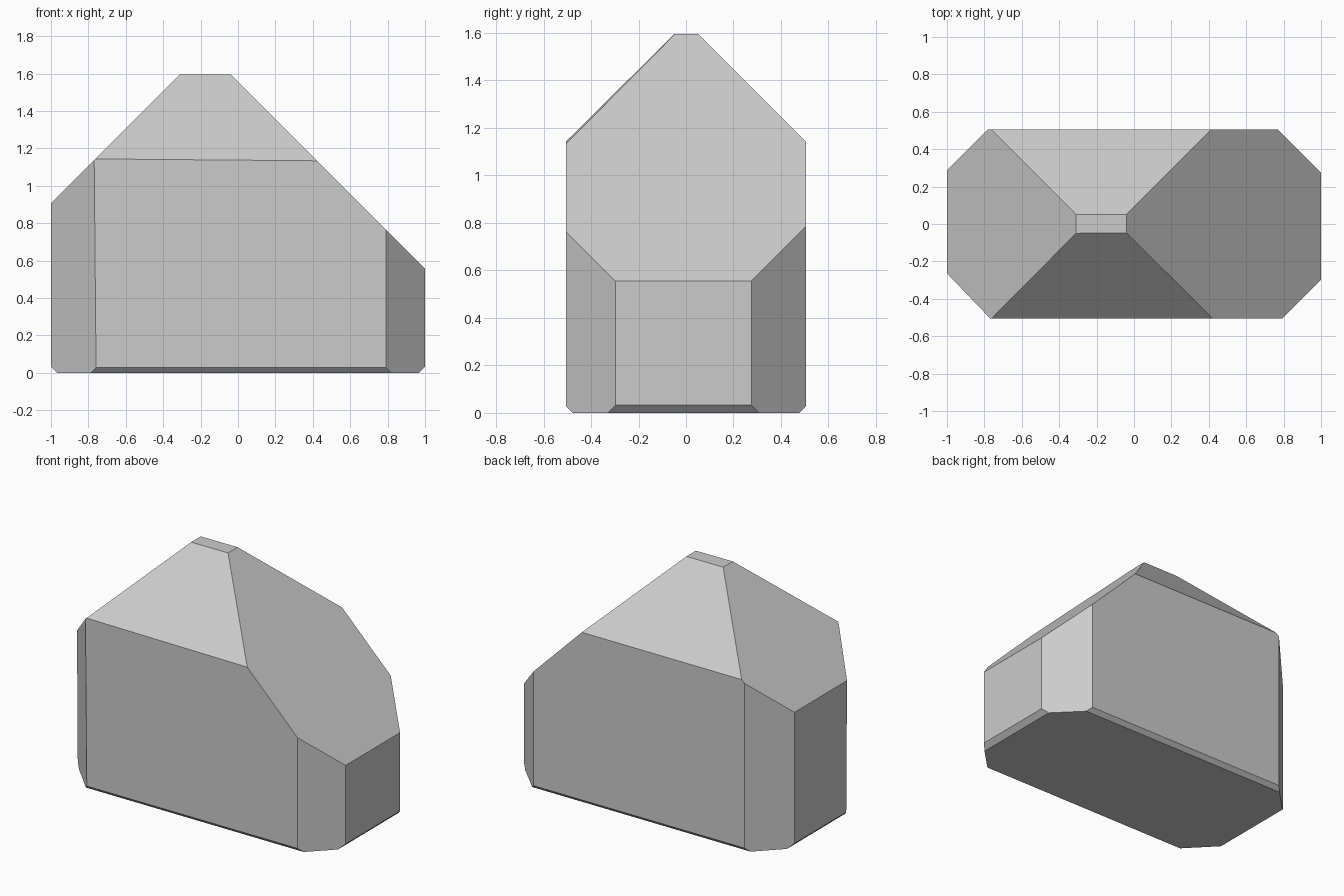
import bpy
import bmesh
from mathutils import Vector, Matrix

if "Cube" in bpy.data.objects:
    bpy.data.objects.remove(bpy.data.objects["Cube"])

W, D, H = 2.0, 1.01, 1.595


def trim(bm, normal, offset):
    """Slice away everything where normal . p > offset and cap the cut."""
    n = Vector(normal)
    point = n * (offset / n.length_squared)
    cut = bmesh.ops.bisect_plane(
        bm, geom=bm.verts[:] + bm.edges[:] + bm.faces[:], dist=1e-5,
        plane_co=point, plane_no=n.normalized(), clear_outer=True)
    edges = [e for e in cut["geom_cut"] if isinstance(e, bmesh.types.BMEdge)]
    bmesh.ops.edgeloop_fill(bm, edges=edges)


# Block that the faceted body is cut from
bm = bmesh.new()
bmesh.ops.create_cube(bm, size=1, matrix=Matrix.Translation((0, 0, H / 2))
                      @ Matrix.Diagonal((W, D, H, 1)))

# Four sloping top facets: left, right, front, back
trim(bm, (-1, 0, 1), 1.905)
trim(bm, (1, 0, 1), 1.555)
trim(bm, (0.0085, -1, 1), 1.642)
trim(bm, (0, 1, 1), 1.647)

# Four upright corner facets: front left, front right, back right, back left
trim(bm, (-1, -0.967, -0.009), 1.247)
trim(bm, (1, -1, 0), 1.297)
trim(bm, (1, 1, 0), 1.275)
trim(bm, (-1, 1, 0), 1.288)

# Small bevels around the foot
for side in (-1, 1):
    trim(bm, (side, 0, -1), W / 2 - 0.033)
    trim(bm, (0, side, -1), D / 2 - 0.027)

bmesh.ops.recalc_face_normals(bm, faces=bm.faces[:])
mesh = bpy.data.meshes.new("faceted_block")
bm.to_mesh(mesh)
bm.free()
bpy.context.collection.objects.link(bpy.data.objects.new("faceted_block", mesh))
